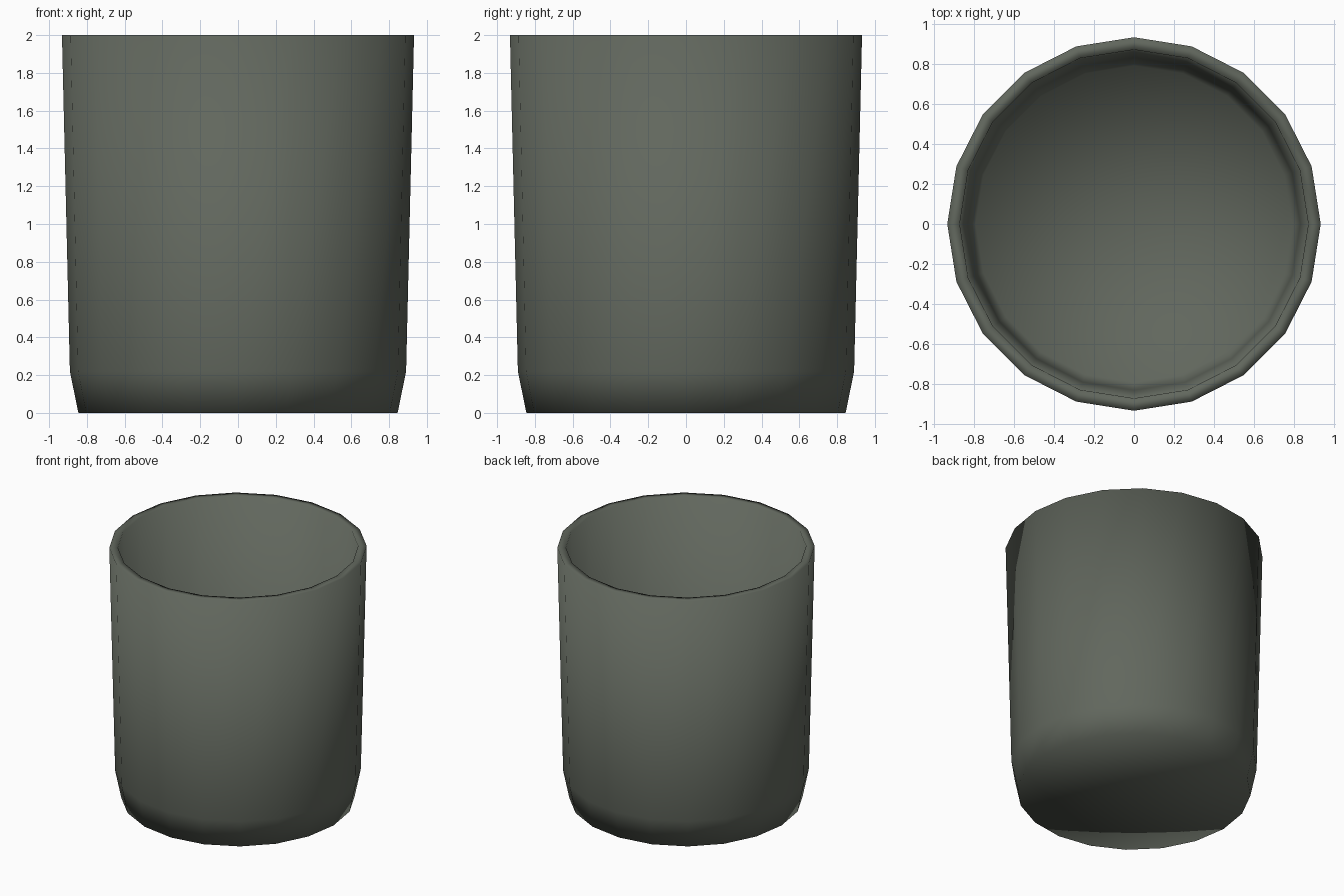
import bpy, bmesh
from math import cos, sin, pi

if "Cube" in bpy.data.objects:
    bpy.data.objects.remove(bpy.data.objects["Cube"])

SIDES = 20

# Cup cross-section (radius, height): underside, outer wall, rim, inner wall, floor
profile = [(0, 0), (0.845, 0), (0.89, 0.22), (0.932, 2.0),
           (0.87, 2.0), (0.83, 0.22), (0.79, 0.03), (0, 0.03)]

bm = bmesh.new()
rings = []
for r, z in profile:
    n = SIDES if r else 1
    rings.append([bm.verts.new((r * cos(2 * pi * i / SIDES), r * sin(2 * pi * i / SIDES), z))
                  for i in range(n)])

# Join neighbouring rings; single-point rings become fans
for a, b in zip(rings, rings[1:]):
    for i in range(SIDES):
        j = (i + 1) % SIDES
        quad = [a[i % len(a)], a[j % len(a)], b[j % len(b)], b[i % len(b)]]
        bm.faces.new(list(dict.fromkeys(quad)))

bmesh.ops.recalc_face_normals(bm, faces=bm.faces)
for f in bm.faces:
    f.smooth = True

mesh = bpy.data.meshes.new("cup")
bm.to_mesh(mesh)
bm.free()
cup = bpy.data.objects.new("cup", mesh)
bpy.context.collection.objects.link(cup)

# Dark grey-green glaze
mat = bpy.data.materials.new("grey_green")
mat.diffuse_color = (0.12, 0.135, 0.11, 1)
mat.use_nodes = True
mat.node_tree.nodes["Principled BSDF"].inputs["Base Color"].default_value = mat.diffuse_color
mesh.materials.append(mat)
